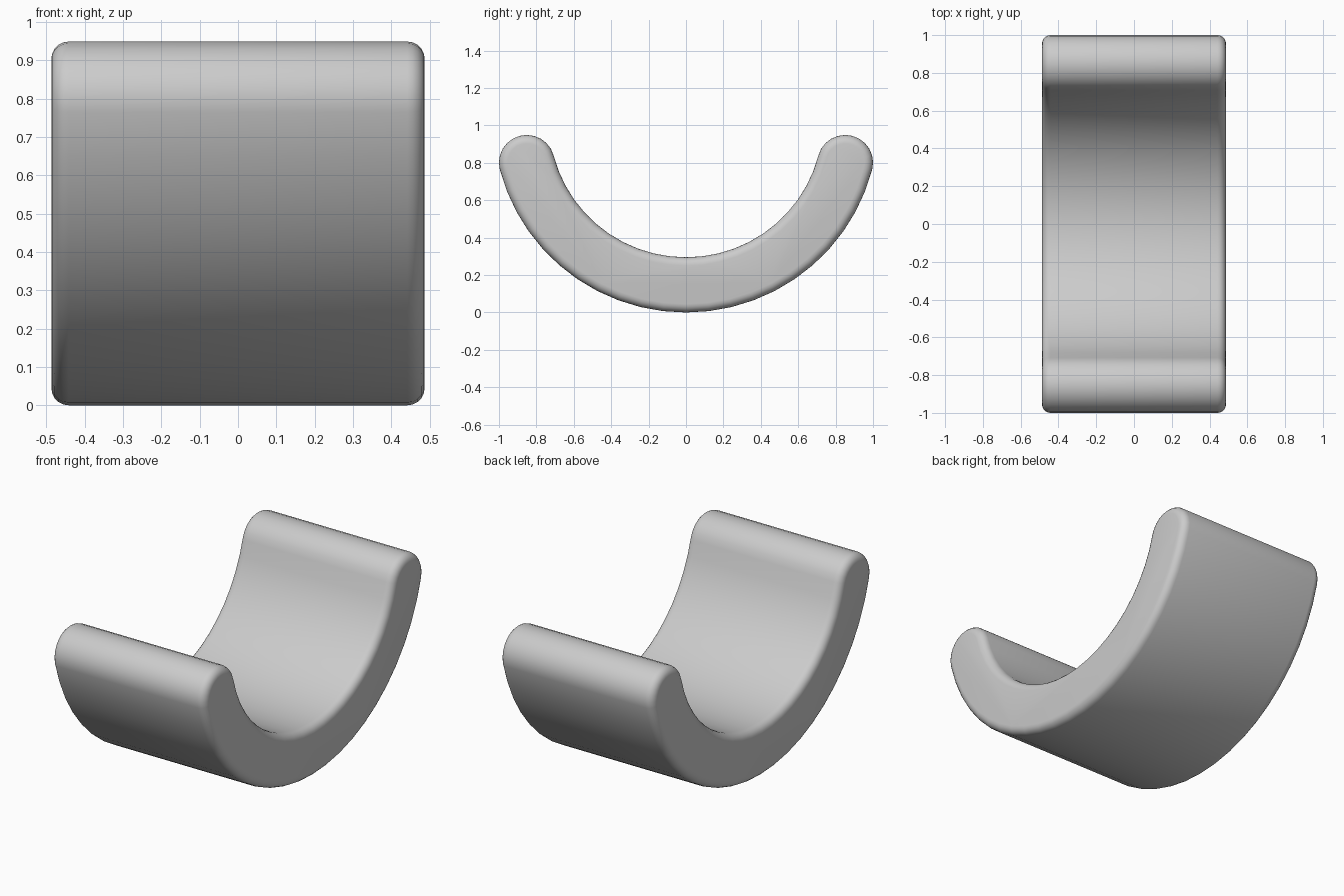
import bpy, bmesh, math

if "Cube" in bpy.data.objects:
    bpy.data.objects.remove(bpy.data.objects["Cube"])

RADIUS, HALF_T = 0.8725, 0.1475      # centreline radius and half thickness of the arc
CENTRE_Z = RADIUS + HALF_T
TILT = math.radians(14.5)            # how far below the centre the arc ends
HALF_W, ROUND = 0.487, 0.045         # half width and edge rounding
ARC_STEPS, CAP_STEPS, ROUND_STEPS = 22, 12, 5


def profile(half_t):
    """Closed outline (y, z) of a round-ended half ring."""
    pts = []
    start, end = math.pi + TILT, 2 * math.pi - TILT

    def arc(cy, cz, r, a0, a1, n, skip=0):
        for i in range(skip, n + 1 - skip):
            a = a0 + (a1 - a0) * i / n
            pts.append((cy + r * math.cos(a), cz + r * math.sin(a)))

    arc(0, CENTRE_Z, RADIUS + half_t, start, end, ARC_STEPS)
    arc(RADIUS * math.cos(end), CENTRE_Z + RADIUS * math.sin(end),
        half_t, end, end + math.pi, CAP_STEPS, 1)
    arc(0, CENTRE_Z, RADIUS - half_t, end, start, ARC_STEPS)
    arc(RADIUS * math.cos(start), CENTRE_Z + RADIUS * math.sin(start),
        half_t, start, start + math.pi, CAP_STEPS, 1)
    # The inner end of the left cap meets the outer arc, so run that cap backwards
    tail = pts[-(CAP_STEPS - 1):]
    pts[-(CAP_STEPS - 1):] = [(-y, z) for y, z in
                              pts[ARC_STEPS + 1:ARC_STEPS + CAP_STEPS]][::-1]
    return pts


# Rings across the width: the outline shrinks along a quarter round at each side
angles = [math.pi / 2 * i / ROUND_STEPS for i in range(ROUND_STEPS + 1)]
right = [(HALF_W - ROUND + ROUND * math.sin(a),
          HALF_T - ROUND + ROUND * math.cos(a)) for a in angles]
stations = [(-x, t) for x, t in reversed(right)] + right

bm = bmesh.new()
rings = [[bm.verts.new((x, y * 1.008, z)) for y, z in profile(t)] for x, t in stations]
for a, b in zip(rings, rings[1:]):
    n = len(a)
    for i in range(n):
        j = (i + 1) % n
        bm.faces.new((a[i], a[j], b[j], b[i]))
# Flat side faces
bm.faces.new(rings[0][::-1])
bm.faces.new(rings[-1])
bmesh.ops.recalc_face_normals(bm, faces=bm.faces)

mesh = bpy.data.meshes.new("curved_cradle")
bm.to_mesh(mesh)
bm.free()
cradle = bpy.data.objects.new("curved_cradle", mesh)
bpy.context.collection.objects.link(cradle)

grey = bpy.data.materials.new("light_grey")
grey.diffuse_color = (0.6, 0.6, 0.6, 1)
grey.use_nodes = True
grey.node_tree.nodes["Principled BSDF"].inputs["Base Color"].default_value = grey.diffuse_color
mesh.materials.append(grey)

bpy.context.view_layer.objects.active = cradle
cradle.select_set(True)
bpy.ops.object.shade_smooth_by_angle(angle=math.radians(30))
